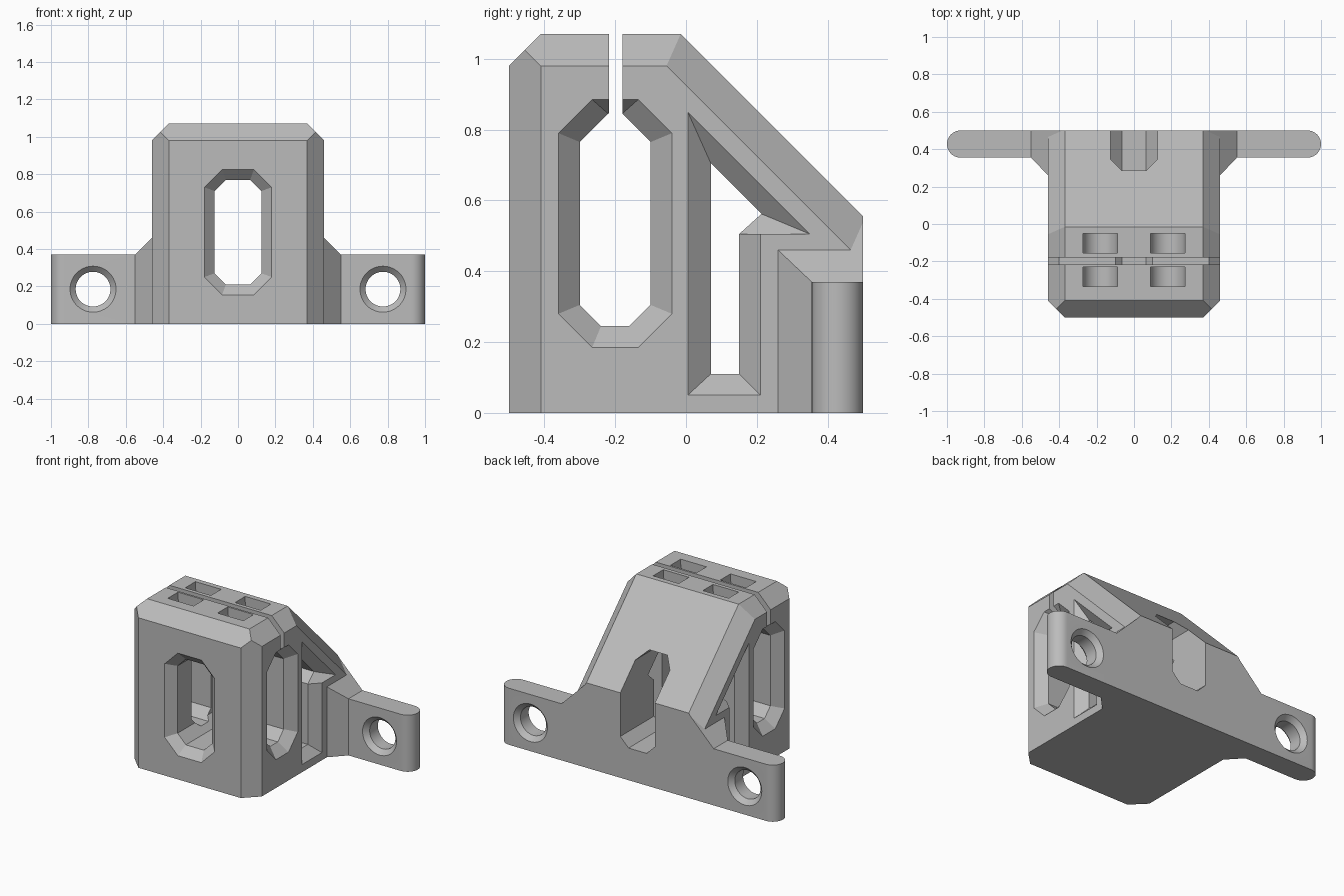
import bpy, bmesh, math
from mathutils import Vector

if "Cube" in bpy.data.objects:
    bpy.data.objects.remove(bpy.data.objects["Cube"], do_unlink=True)

grey = bpy.data.materials.new("plain_grey")
grey.use_nodes = True
colour = (0.5, 0.5, 0.5, 1)
grey.diffuse_color = colour
grey.node_tree.nodes["Principled BSDF"].inputs["Base Color"].default_value = colour


def finish(name, bm):
    bmesh.ops.recalc_face_normals(bm, faces=bm.faces)
    mesh = bpy.data.meshes.new(name)
    bm.to_mesh(mesh)
    bm.free()
    mesh.materials.append(grey)
    ob = bpy.data.objects.new(name, mesh)
    bpy.context.scene.collection.objects.link(ob)
    return ob


def hull(name, half_points):
    """Convex solid mirrored across x = 0."""
    bm = bmesh.new()
    for x, y, z in half_points:
        for side in (-1, 1):
            bm.verts.new((side * x, y, z))
    bmesh.ops.convex_hull(bm, input=bm.verts)
    bmesh.ops.dissolve_limit(bm, angle_limit=0.01, verts=bm.verts, edges=bm.edges)
    return finish(name, bm)


def loft(name, axis, sections):
    """Closed solid through (position, outline) sections along x, y or z."""
    bm = bmesh.new()
    rings = []
    for pos, outline in sections:
        ring = []
        for a, b in outline:
            p = {"x": (pos, a, b), "y": (a, pos, b), "z": (a, b, pos)}[axis]
            ring.append(bm.verts.new(p))
        rings.append(ring)
    n = len(rings[0])
    for r, s in zip(rings, rings[1:]):
        for i in range(n):
            j = (i + 1) % n
            bm.faces.new((r[i], r[j], s[j], s[i]))
    bm.faces.new(rings[0])
    bm.faces.new(rings[-1])
    return finish(name, bm)


def octagon(a0, a1, b0, b1, low, high):
    """Rectangle with clipped corners: low cut at the bottom, high at the top."""
    return [(a0, b0 + low), (a0 + low, b0), (a1 - low, b0), (a1, b0 + low),
            (a1, b1 - high), (a1 - high, b1), (a0 + high, b1), (a0, b1 - high)]


def arc(cx, cy, r, start, end, steps):
    angles = [math.radians(start + (end - start) * i / steps) for i in range(steps + 1)]
    return [(cx + r * math.cos(t), cy + r * math.sin(t)) for t in angles]


def combine(target, other, operation):
    mod = target.modifiers.new("join", "BOOLEAN")
    mod.operation = operation
    mod.solver = "EXACT"
    mod.object = other
    bpy.context.view_layer.objects.active = target
    bpy.ops.object.modifier_apply(modifier=mod.name)
    bpy.data.objects.remove(other, do_unlink=True)


# Chamfered housing with a sloping back
core = [(-0.5, 0), (0.5, 0), (0.5, 0.555), (-0.015, 1.07), (-0.41, 1.07), (-0.5, 0.98)]
cheek = [(-0.41, 0), (0.5, 0), (0.5, 0.425), (-0.055, 0.98), (-0.41, 0.98)]
body = hull("mounting_bracket",
            [(0.37, y, z) for y, z in core] + [(0.46, y, z) for y, z in cheek]
            + [(0.415, -0.455, 1.025)])

# Gussets blending the housing into the ears
gusset = hull("gusset", [(0.37, 0.5, 0.55)]
              + [(0.46, y, z) for y in (0.26, 0.5) for z in (0, 0.46)]
              + [(0.55, y, z) for y in (0.355, 0.5) for z in (0, 0.37)])
combine(body, gusset, "UNION")

# Round-ended mounting ears
r = 0.0725
ear_outline = arc(1 - r, 0.5 - r, r, -90, 90, 20) + arc(r - 1, 0.5 - r, r, 90, 270, 20)
combine(body, loft("ears", "z", [(0, ear_outline), (0.37, ear_outline)]), "UNION")

# Flared window through both sides
outer = octagon(-0.36, -0.04, 0.185, 0.885, 0.095, 0.095)
inner = octagon(-0.30, -0.10, 0.245, 0.845, 0.06, 0.08)
brace_outer = [(0.005, 0.05), (0.21, 0.05), (0.21, 0.505), (0.35, 0.505), (0.005, 0.85)]
brace_inner = [(0.07, 0.11), (0.15, 0.11), (0.15, 0.505), (0.213, 0.562), (0.07, 0.705)]
for name, big, small in (("side_window", outer, inner),
                         ("brace_opening", brace_outer, brace_inner)):
    cutter = loft(name, "x", [(-0.6, big), (-0.46, big), (-0.4, small),
                              (0.4, small), (0.46, big), (0.6, big)])
    combine(body, cutter, "DIFFERENCE")

# Flared front window running out through the back
big = octagon(-0.18, 0.18, 0.155, 0.825, 0.095, 0.095)
small = octagon(-0.125, 0.125, 0.21, 0.77, 0.06, 0.06)
cutter = loft("front_window", "y", [(-0.7, big), (-0.5, big), (-0.445, small), (0.7, small)])
combine(body, cutter, "DIFFERENCE")

# Thin split across the top
split = [(-0.217, 0.8), (-0.18, 0.8), (-0.18, 1.2), (-0.217, 1.2)]
combine(body, loft("top_split", "x", [(-0.7, split), (0.7, split)]), "DIFFERENCE")

# Round-bottomed pockets in the top
for x in (-0.18, 0.18):
    trough = arc(x, 1.04, 0.093, 180, 360, 20) + [(x + 0.093, 1.2), (x - 0.093, 1.2)]
    for y0, y1 in ((-0.335, -0.23), (-0.155, -0.05)):
        combine(body, loft("top_pocket", "y", [(y0, trough), (y1, trough)]), "DIFFERENCE")

# Screw holes with rounded rims
rim, bore = 0.03, 0.093
front_rim = [(0.355 + rim * math.sin(t), bore + rim * (1 - math.cos(math.pi / 2 - t)))
             for t in [math.pi / 2 * i / 6 for i in range(7)]]
back_rim = [(0.855 - y, rad) for y, rad in reversed(front_rim)]
lip = bore + rim
for x in (-0.775, 0.775):
    profile = [(0.3, lip)] + front_rim + back_rim + [(0.6, lip)]
    cutter = loft("screw_hole", "y",
                  [(y, arc(x, 0.185, rad, 0, 352.5, 47)) for y, rad in profile])
    combine(body, cutter, "DIFFERENCE")

# Smooth the round parts, keep the chamfers crisp
bpy.ops.object.select_all(action="DESELECT")
body.select_set(True)
bpy.context.view_layer.objects.active = body
bpy.ops.object.shade_smooth_by_angle(angle=math.radians(20))
